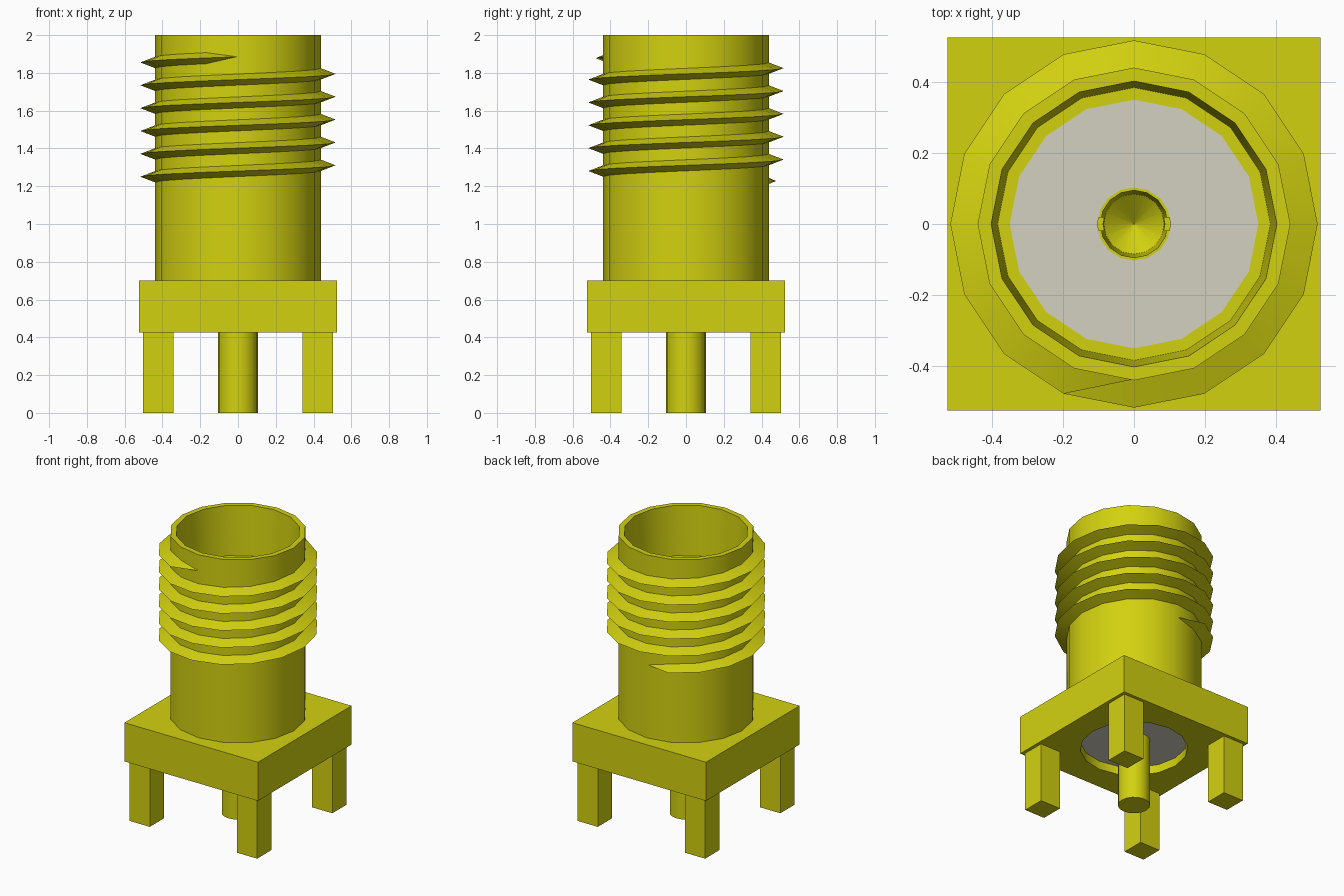
import bpy, bmesh, math

cube = bpy.data.objects.get("Cube")
if cube:
    bpy.data.objects.remove(cube, do_unlink=True)

SIDES = 16


def material(name, rgb):
    m = bpy.data.materials.new(name)
    m.use_nodes = True
    m.diffuse_color = (*rgb, 1)
    bsdf = next(n for n in m.node_tree.nodes if n.type == 'BSDF_PRINCIPLED')
    bsdf.inputs["Base Color"].default_value = (*rgb, 1)
    return m


GOLD = material("yellow gold", (0.65, 0.64, 0.005))
WHITE = material("insulator grey", (0.65, 0.64, 0.53))


def finish(name, bm, mat):
    """Clean up the mesh, link it and smooth its shallow edges."""
    bmesh.ops.remove_doubles(bm, verts=bm.verts, dist=1e-5)
    bmesh.ops.recalc_face_normals(bm, faces=bm.faces)
    me = bpy.data.meshes.new(name)
    bm.to_mesh(me)
    bm.free()
    me.materials.append(mat)
    ob = bpy.data.objects.new(name, me)
    bpy.context.collection.objects.link(ob)
    smooth(ob)
    return ob


def smooth(ob):
    bpy.ops.object.select_all(action='DESELECT')
    ob.select_set(True)
    bpy.context.view_layer.objects.active = ob
    bpy.ops.object.shade_smooth_by_angle(angle=math.radians(30))


def ring(bm, r, z, square=False):
    """Ring of vertices, either round or pushed out to a square."""
    verts = []
    for i in range(SIDES):
        a = 2 * math.pi * i / SIDES
        c, s = math.cos(a), math.sin(a)
        k = r / max(abs(c), abs(s)) if square else r
        verts.append(bm.verts.new((k * c, k * s, z)))
    return verts


def bridge(bm, a, b):
    n = len(a)
    for i in range(n):
        j = (i + 1) % n
        bm.faces.new((a[i], a[j], b[j], b[i]))


def loft(name, mat, profile, closed=True):
    """Join rings in order; closed also joins the last ring to the first."""
    bm = bmesh.new()
    rings = [ring(bm, *p) for p in profile]
    for a, b in zip(rings, rings[1:]):
        bridge(bm, a, b)
    if closed:
        bridge(bm, rings[-1], rings[0])
    else:
        bm.faces.new(rings[0])
        bm.faces.new(rings[-1])
    return finish(name, bm, mat)


def box(name, mat, lo, hi):
    bm = bmesh.new()
    bmesh.ops.create_cube(bm, size=1)
    for v in bm.verts:
        v.co = [l + (c + 0.5) * (h - l) for c, l, h in zip(v.co, lo, hi)]
    return finish(name, bm, mat)


# Square flange with a round bore
loft("flange", GOLD, [(0.35, 0.425), (0.525, 0.425, True),
                      (0.525, 0.70, True), (0.35, 0.70)])

# Hollow barrel with a slightly tapered mouth
loft("barrel", GOLD, [(0.35, 0.70), (0.44, 0.70), (0.44, 2.0),
                      (0.402, 2.0), (0.384, 1.65), (0.35, 1.65)])

# Insulator filling the bore around the centre pin
loft("insulator", WHITE, [(0.103, 0.485), (0.35, 0.485),
                          (0.35, 1.65), (0.103, 1.65)])

# Centre pin with a drilled, cone-bottomed socket
pin = loft("centre_pin", GOLD, [(0.105, 0), (0.105, 1.65), (0.095, 1.65),
                                (0.085, 1.40), (0.002, 1.33)], closed=False)

# Slot across the socket
cutter = box("slot_cutter", GOLD, (-0.2, -0.018, 1.45), (0.2, 0.018, 1.75))
cutter.hide_render = True
mod = pin.modifiers.new("slot", 'BOOLEAN')
mod.operation = 'DIFFERENCE'
mod.solver = 'EXACT'
mod.object = cutter
bpy.context.view_layer.objects.active = pin
bpy.ops.object.modifier_apply(modifier=mod.name)
bpy.data.objects.remove(cutter, do_unlink=True)
smooth(pin)

# Four square mounting legs
for side, sx in (("right", -1), ("left", 1)):
    for end, sy in (("front", -1), ("back", 1)):
        x, y = 0.422 * sx, 0.422 * sy
        box(f"leg_{end}_{side}", GOLD, (x - 0.08, y - 0.08, 0),
            (x + 0.08, y + 0.08, 0.425))

# Right-handed V thread, running out to a point at both ends
PITCH, STEPS = 0.121, 88
bm = bmesh.new()
sections = []
for i in range(STEPS + 1):
    a = math.pi / 2 + 2 * math.pi * i / SIDES
    z = 1.22 + PITCH * i / SIDES
    tip = i in (0, STEPS)
    crest, half = (0.437, 0.001) if tip else (0.517, 0.031)
    sections.append([bm.verts.new((r * math.cos(a), r * math.sin(a), z + dz))
                     for r, dz in ((0.436, -half), (crest, 0), (0.436, half))])
for a, b in zip(sections, sections[1:]):
    bridge(bm, a, b)
bm.faces.new(sections[0])
bm.faces.new(sections[-1])
finish("thread", bm, GOLD)
